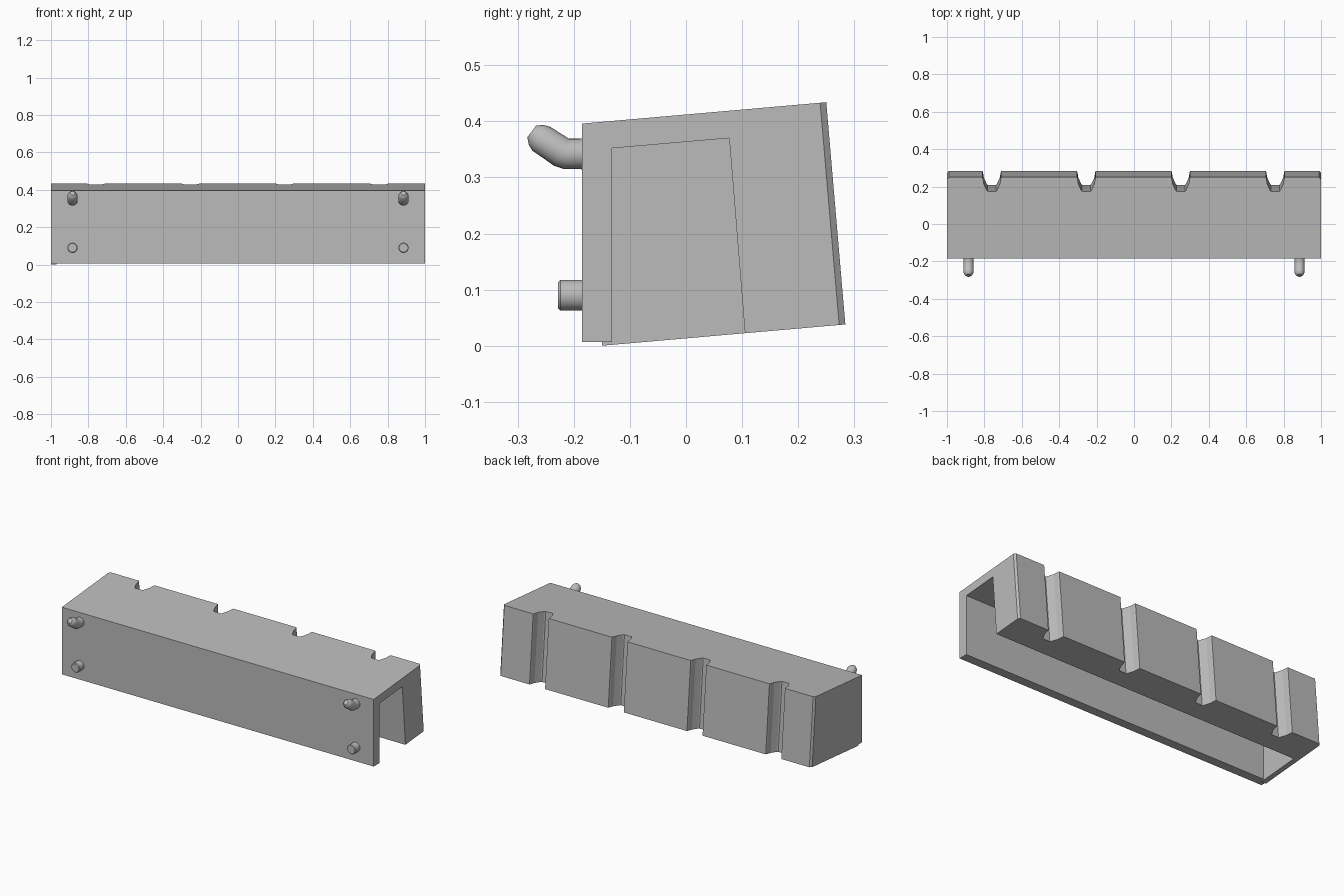
import bpy, bmesh, math
from mathutils import Vector

if "Cube" in bpy.data.objects:
    bpy.data.objects.remove(bpy.data.objects["Cube"])

grey = bpy.data.materials.new("plain grey")
grey.diffuse_color = (0.5, 0.5, 0.5, 1)
grey.use_nodes = True
grey.node_tree.nodes["Principled BSDF"].inputs["Base Color"].default_value = grey.diffuse_color


def finish(name, bm):
    bmesh.ops.recalc_face_normals(bm, faces=bm.faces)
    me = bpy.data.meshes.new(name)
    bm.to_mesh(me)
    bm.free()
    ob = bpy.data.objects.new(name, me)
    bpy.context.collection.objects.link(ob)
    me.materials.append(grey)
    return ob


def loft(name, rings):
    """Closed solid through rings with equal point counts."""
    bm = bmesh.new()
    loops = [[bm.verts.new(p) for p in r] for r in rings]
    n = len(loops[0])
    for a, b in zip(loops, loops[1:]):
        for i in range(n):
            j = (i + 1) % n
            bm.faces.new((a[i], a[j], b[j], b[i]))
    bm.faces.new(loops[0])
    bm.faces.new(loops[-1])
    return finish(name, bm)


def extrude_x(name, profile, x0, x1):
    return loft(name, [[(x, y, z) for y, z in profile] for x in (x0, x1)])


# Plan outline: flat front, chamfered back corners, four back grooves
BACK, FRONT = 0.25, -0.185
groove = [(0.050, 0), (0.047, 0.010), (0.043, 0.035), (0.034, 0.055),
          (0.027, 0.070), (0.022, 0.075)]
plan = [(-1, FRONT), (1, FRONT), (1, BACK - 0.011), (0.99, BACK)]
for gx in (0.755, 0.25, -0.255, -0.76):
    plan += [(gx + w, BACK - d) for w, d in groove]
    plan += [(gx - w, BACK - d) for w, d in reversed(groove)]
plan += [(-0.99, BACK), (-1, BACK - 0.011)]

# Body: top and bottom slope up to the back, back face leans outwards
top = [(x, y, 0.434 - (BACK - y) * 0.0874) for x, y in plan]
bottom = []
for x, y in plan:
    yb = y if y == FRONT else y + 0.034
    bottom.append((x, yb, 0.038 - (0.284 - yb) * 0.0874))
body = loft("rack_body", [bottom, top])

# Cavity open at the bottom and right end, plus trim under the front wall
cavity = extrude_x("cavity_cutter", [(-0.3, -0.1), (-0.3, 0.007), (-0.132, 0.007),
                   (-0.132, 0.352), (0.077, 0.370), (0.115, -0.1)], -0.97, 1.1)
trim = extrude_x("trim_cutter", [(-0.3, -0.1), (-0.3, 0.007), (-0.15, 0.007),
                 (-0.15, -0.1)], -1.1, -0.96)
bpy.context.view_layer.objects.active = body
for cutter in (cavity, trim):
    cutter.hide_render = True
    mod = body.modifiers.new("cut", 'BOOLEAN')
    mod.operation = 'DIFFERENCE'
    mod.solver = 'EXACT'
    mod.object = cutter
    bpy.ops.object.modifier_apply(modifier=mod.name)
    bpy.data.objects.remove(cutter)


# Pegs: tubes swept through (y, z, radius, tilt in degrees)
def peg(name, x, path, sides=24):
    rings = []
    for y, z, r, tilt in path:
        t = math.radians(tilt)
        up = Vector((0, math.sin(t), math.cos(t)))
        c = Vector((x, y, z))
        rings.append([c + Vector((r * math.cos(a), 0, 0)) + up * r * math.sin(a)
                      for a in (2 * math.pi * i / sides for i in range(sides))])
    ob = loft(name, rings)
    for o in bpy.context.selected_objects:
        o.select_set(False)
    ob.select_set(True)
    bpy.context.view_layer.objects.active = ob
    bpy.ops.object.shade_smooth_by_angle(angle=math.radians(30))


straight = [(-0.18, 0.09, 0.0275, 0), (-0.224, 0.09, 0.0275, 0), (-0.228, 0.09, 0.0235, 0)]
hooked = [(-0.18, 0.342, 0.0275, 0), (-0.213, 0.342, 0.0275, 10),
          (-0.222, 0.345, 0.0275, 28), (-0.258, 0.369, 0.0265, 37),
          (-0.267, 0.376, 0.022, 37), (-0.275, 0.382, 0.013, 37)]
for side, x in (("left", -0.885), ("right", 0.885)):
    peg(side + "_lower_peg", x, straight)
    peg(side + "_upper_hook", x, hooked)
